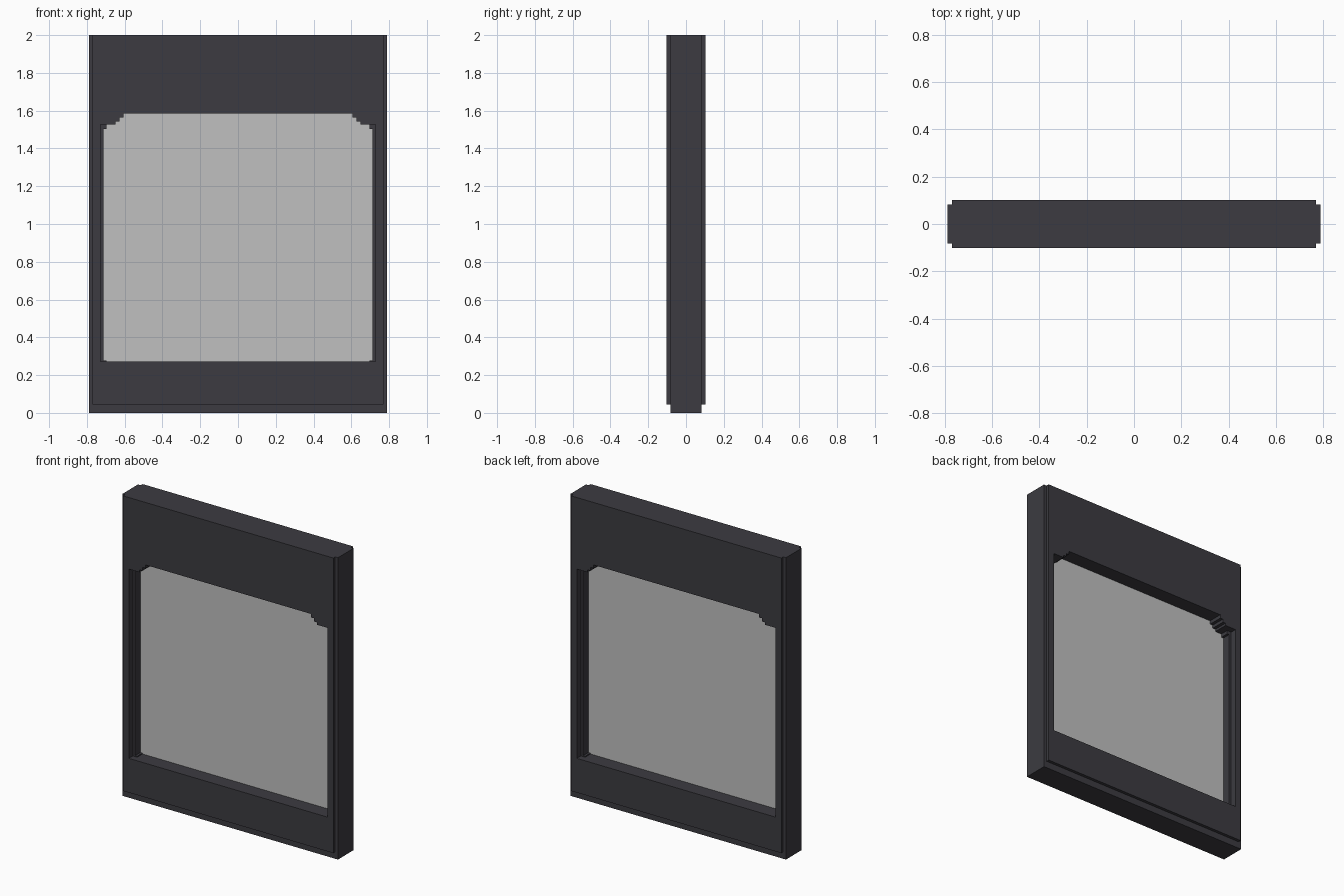
import bpy
import math
from mathutils import Matrix

cube = bpy.data.objects.get("Cube")
if cube:
    bpy.data.objects.remove(cube, do_unlink=True)


def srgb(v):
    v /= 255
    return v / 12.92 if v <= 0.04045 else ((v + 0.055) / 1.055) ** 2.4


def make_material(name, r, g, b):
    mat = bpy.data.materials.new(name)
    mat.use_nodes = True
    col = (srgb(r), srgb(g), srgb(b), 1.0)
    mat.diffuse_color = col
    bsdf = mat.node_tree.nodes["Principled BSDF"]
    bsdf.inputs["Base Color"].default_value = col
    bsdf.inputs["Roughness"].default_value = 0.6
    return mat


def mirrored(half):
    """Close a right-hand outline (bottom to top) with its mirror image."""
    return half + [(-x, z) for x, z in reversed(half)]


def plate(name, loops, y0, y1, mat):
    """Extrude flat x-z outlines (inner ones become holes) from y0 to y1."""
    curve = bpy.data.curves.new(name + "_outline", 'CURVE')
    curve.dimensions = '2D'
    curve.fill_mode = 'BOTH'
    curve.extrude = (y1 - y0) / 2
    for pts in loops:
        spline = curve.splines.new('POLY')
        spline.points.add(len(pts) - 1)
        for p, (x, z) in zip(spline.points, pts):
            p.co = (x, z, 0, 1)
        spline.use_cyclic_u = True
    temp = bpy.data.objects.new(name + "_outline", curve)
    bpy.context.scene.collection.objects.link(temp)
    graph = bpy.context.evaluated_depsgraph_get()
    mesh = bpy.data.meshes.new_from_object(temp.evaluated_get(graph))
    bpy.data.objects.remove(temp, do_unlink=True)
    bpy.data.curves.remove(curve)
    # Stand the plate upright
    mesh.transform(Matrix.Translation((0, (y0 + y1) / 2, 0))
                   @ Matrix.Rotation(math.pi / 2, 4, 'X'))
    mesh.name = name
    mesh.materials.clear()
    mesh.materials.append(mat)
    for poly in mesh.polygons:
        poly.use_smooth = False
        poly.material_index = 0
    obj = bpy.data.objects.new(name, mesh)
    bpy.context.scene.collection.objects.link(obj)
    return obj


frame_mat = make_material("dark frame", 60, 59, 65)
glass_mat = make_material("pale grey glass", 192, 192, 192)

# Stepped upper corner shared by both openings
steps = [(0.649, 1.526), (0.649, 1.542), (0.628, 1.542), (0.628, 1.563),
         (0.607, 1.563), (0.607, 1.586)]
wide_opening = mirrored([(0.729, 0.272), (0.729, 1.526)] + steps)
narrow_opening = mirrored([(0.697, 0.272), (0.697, 0.278), (0.713, 0.278),
                           (0.713, 1.503), (0.697, 1.503), (0.697, 1.526)] + steps)

# Outer outlines of the core and of the raised faces
core_outline = mirrored([(0.79, 0.0), (0.79, 2.0)])
trim_outline = mirrored([(0.77, 0.045), (0.77, 2.0)])

# Frame core, with a shoulder and a raised trim on each side
plate("frame_core", [core_outline, narrow_opening], -0.06, 0.06, frame_mat)
for side, s in (("front", -1), ("back", 1)):
    for part, outline, a, b in (("shoulder", core_outline, 0.06, 0.082),
                                ("trim", trim_outline, 0.082, 0.102)):
        y0, y1 = sorted((s * a, s * b))
        plate(f"{side}_{part}", [outline, wide_opening], y0, y1, frame_mat)

# Window pane in the middle of the frame
plate("window_pane", [narrow_opening], -0.004, 0.004, glass_mat)
